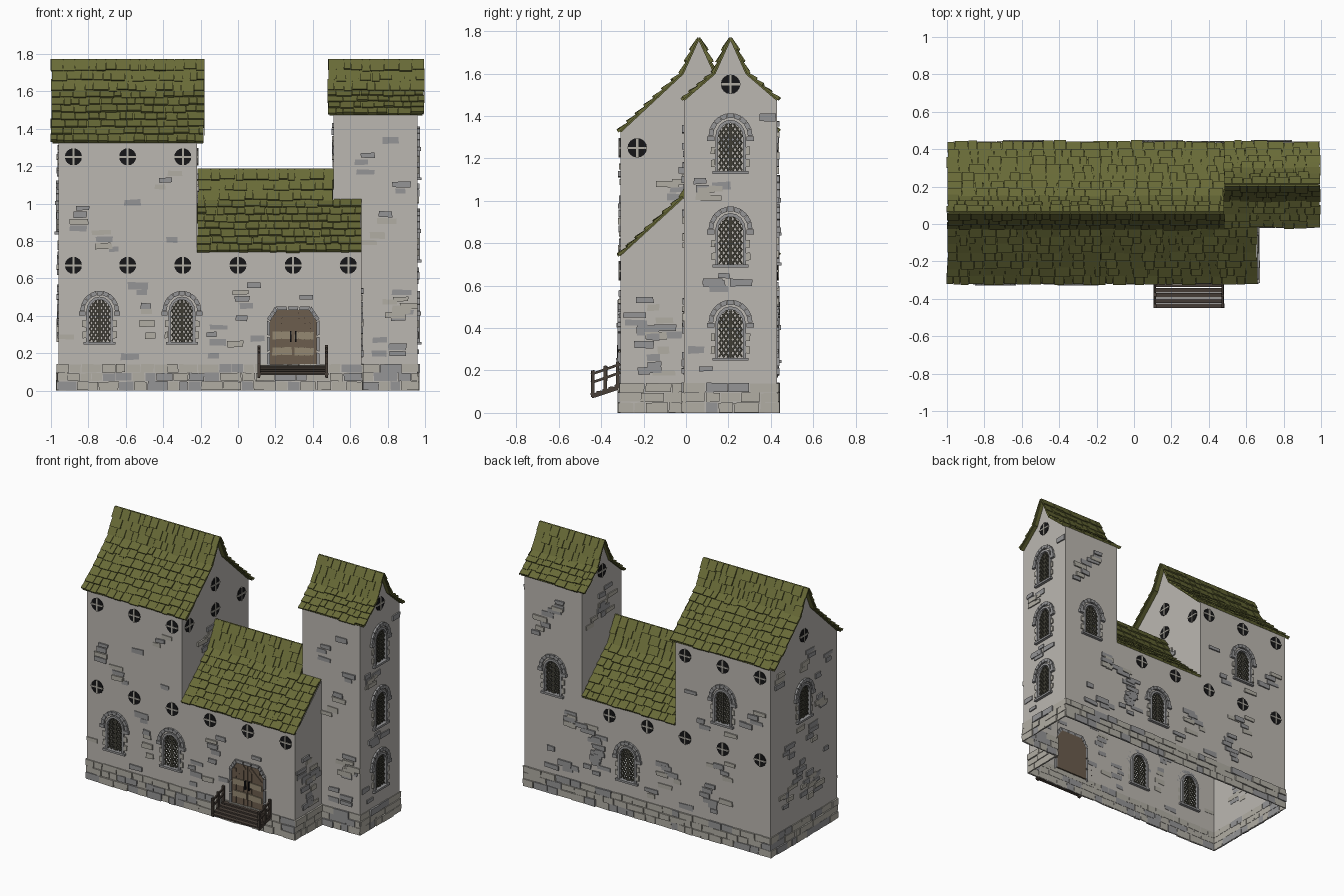
import bpy, bmesh, math, random
from mathutils import Vector

if "Cube" in bpy.data.objects:
    bpy.data.objects.remove(bpy.data.objects["Cube"])
random.seed(7)
R = random.uniform

# ---------- colours ----------
COLS = {"plaster": (.50, .475, .44), "pale_stone": (.44, .42, .37), "grey_stone": (.30, .30, .305),
        "moss_roof": (.138, .144, .038), "dark_pane": (.008, .008, .009), "lead_lattice": (.05, .048, .035),
        "door_wood": (.15, .11, .075), "pale_wood": (.30, .25, .17), "porch_wood": (.065, .05, .04)}
NAMES = list(COLS)
MATS = []
for n, c in COLS.items():
    m = bpy.data.materials.new(n)
    m.diffuse_color = (*c, 1)
    m.use_nodes = True
    m.node_tree.nodes["Principled BSDF"].inputs["Base Color"].default_value = m.diffuse_color
    MATS.append(m)
PARTS = {}

def part(name):
    return PARTS.setdefault(name, bmesh.new())

# ---------- frames: (u along wall, v up, d outwards) -> point ----------
def frame(side, c):
    return {"F": lambda u, v, d: Vector((u, c - d, v)), "B": lambda u, v, d: Vector((u, c + d, v)),
            "L": lambda u, v, d: Vector((c - d, u, v)), "R": lambda u, v, d: Vector((c + d, u, v))}[side]

def prism(name, P, pts, d0, d1, mat, jit=0):
    bm = part(name)
    pts = [(u + R(-jit, jit), v + R(-jit, jit)) for u, v in pts]
    a = [bm.verts.new(P(u, v, d0)) for u, v in pts]
    b = [bm.verts.new(P(u, v, d1)) for u, v in pts]
    n = len(pts)
    fs = [bm.faces.new(a), bm.faces.new(b[::-1])]
    fs += [bm.faces.new((a[i], b[i], b[(i + 1) % n], a[(i + 1) % n])) for i in range(n)]
    bmesh.ops.recalc_face_normals(bm, faces=fs)
    for f in fs:
        f.material_index = NAMES.index(mat)

def box(name, P, u0, u1, v0, v1, d0, d1, mat, jit=0):
    prism(name, P, [(u0, v0), (u1, v0), (u1, v1), (u0, v1)], d0, d1, mat, jit)

def bar(name, P, p, q, w, d0, d1, mat):
    p, q = Vector(p), Vector(q)
    t = (q - p).normalized() * w / 2
    s = Vector((-t.y, t.x))
    prism(name, P, [p - s, q - s, q + s, p + s], d0, d1, mat)

def arch(u, v, w, spring, n=8):
    return [(u - w, v), (u + w, v)] + [(u + w * math.cos(math.pi * i / n), spring + w * 1.15 * math.sin(math.pi * i / n))
                                       for i in range(n + 1)]

def wall(P, outline, holes):
    bm = part("walls")
    es = []
    for loop in [outline] + holes:
        vs = [bm.verts.new(P(u, v, 0)) for u, v in loop]
        es += [bm.edges.new((vs[i], vs[i - 1])) for i in range(len(vs))]
    out = P(0, 0, 1) - P(0, 0, 0)
    geo = bmesh.ops.triangle_fill(bm, use_beauty=True, edges=es, normal=out)["geom"]
    for f in geo:
        if isinstance(f, bmesh.types.BMFace):
            f.normal_update()
            if f.normal.dot(out) < 0:
                f.normal_flip()

# ---------- arched lattice window: returns the hole outline ----------
def window(P, u, s):
    w, sp, n = .058, s + .17, 8
    hole, outer = arch(u, s + .01, w, sp), arch(u, s + .01, w + .014, sp)
    for i in range(1, len(hole)):                        # frame
        j = (i + 1) % len(hole)
        prism("window_frames", P, [hole[i], outer[i], outer[j], hole[j]], -.02, .012, "grey_stone")
    box("window_frames", P, u - .085, u + .085, s - .004, s + .01, -.02, .02, "grey_stone")
    for i in range(9):                                   # hood stones
        a, b = math.pi * (i + .04) / 9, math.pi * (i + .96) / 9
        prism("window_hoods", P, [(u + r * math.cos(t), sp + .005 + r * math.sin(t) * 1.05)
              for r, t in ((.082, a), (.104, a), (.104, b), (.082, b))], 0, .014, "grey_stone")
    for k in (-1, 1):                                    # hood feet and jamb stones
        box("window_hoods", P, u + k * .093 - .017, u + k * .093 + .017, sp - .018, sp + .004, 0, .018, "grey_stone")
        for v in (.03, .09):
            box("window_hoods", P, u + k * .082 - .010, u + k * .082 + .010, s + v, s + v + .035, 0, .009, "pale_stone", .002)
    def inside(x, y):
        return abs(x) < w and s + .01 < y and (y < sp or (x / w) ** 2 + ((y - sp) / (w * 1.15)) ** 2 < 1)
    for k in (-1, 1):                                    # diagonal lattice bars
        for c in range(-9, 12):
            run = [(x, s + c * .032 + k * x * 1.5) for x in [-w + i * w / 20 for i in range(41)]]
            run = [p for p in run if inside(*p)]
            if len(run) > 2:
                bar("window_lattice", P, (u + run[0][0], run[0][1]), (u + run[-1][0], run[-1][1]), .008, -.008, -.002, "lead_lattice")
    box("window_lattice", P, u - .005, u + .005, s + .01, sp + w * 1.1, -.01, 0, "lead_lattice")
    return hole

# ---------- round window ----------
def roundel(P, u, v, r=.046):
    prism("round_windows", P, [(u + r * math.cos(i * math.pi / 8), v + r * math.sin(i * math.pi / 8)) for i in range(16)],
          0, .004, "dark_pane")
    box("round_window_bars", P, u - .005, u + .005, v - r, v + r, 0, .008, "pale_stone")
    box("round_window_bars", P, u - r, u + r, v - .005, v + .005, 0, .008, "pale_stone")

# ---------- stone courses and loose bricks ----------
def plinth(P, u0, u1):
    z = 0
    for h in (.05, .045, .047):
        u = u0 - .006
        while u < u1:
            e = min(u + R(.05, .13), u1 + .006)
            e = u1 + .006 if u1 - e < .03 else e
            box("plinth_stones", P, u + .002, e - .002, z + .002, z + h - .001, -.002, R(.004, .013),
                random.choice(["pale_stone", "pale_stone", "grey_stone"]), .0025)
            u = e
        z += h

def bricks(P, u0, u1, z0, z1, n, avoid, top=None):
    for _ in range(n):
        cu, cv = R(u0 + .07, u1 - .07), R(z0, z1)
        for k in range(random.randint(1, 4)):
            w, h = R(.025, .055), R(.012, .018)
            u = min(max(cu + R(-.06, .06), u0 + w), u1 - w)
            v = cv + (k - 1.5) * .036
            if v > z1 or v < z0 or any(abs(u - a) < w + ra and abs(v - b) < h + rb for a, b, ra, rb in avoid):
                continue
            box("wall_bricks", P, u - w, u + w, v - h, v + h, -.002, R(.004, .011),
                random.choice(["grey_stone", "grey_stone", "pale_stone"]), .003)

# ---------- whole wall: outline, windows, roundels, bricks ----------
def facade(P, outline, wins=(), rounds=(), zones=(), base=None, extra=(), avoid=()):
    wall(P, outline, [window(P, *w) for w in wins] + list(extra))
    for r in rounds:
        roundel(P, *r)
    av = [(u, s + .14, .115, .17) for u, s in wins] + [(u, v, .055, .055) for u, v in rounds] + list(avoid)
    for z in zones:
        bricks(P, *z, av)
    if base:
        plinth(P, *base)

def gable(y, hw, eave, peak, bottom):
    return [(y - hw, bottom), (y + hw, bottom), (y + hw, eave), (y + .075, peak - .165), (y, peak),
            (y - .075, peak - .165), (y - hw, eave)]

F, B, L = frame("F", -.31), frame("B", .43), frame("L", -.96)
row = [-.88, -.59, -.295, 0, .295, .59]
dx = .295
door = [(dx - .125, .13), (dx + .125, .13), (dx + .125, .37), (dx + .085, .43), (dx - .085, .43), (dx - .125, .37)]
facade(F, [(-.96, 0), (.66, 0), (.66, .74), (-.22, .74), (-.22, 1.325), (-.96, 1.325)],
       [(-.74, .25), (-.30, .25)], [(x, .67) for x in row] + [(x, 1.25) for x in row[:3]],
       [(-.96, -.22, .75, 1.18, 7), (-.96, .66, .18, .6, 22)], (-.96, .66), [door], [(dx, .28, .15, .2)])
facade(B, [(-.96, 0), (.96, 0), (.96, 1.475), (.51, 1.475), (.51, .74), (-.22, .74), (-.22, 1.325), (-.96, 1.325)],
       [(.153, .24), (-.59, .84), (.735, .70)], [(x, .67) for x in row[:5]] + [(x, 1.25) for x in row[:3]],
       [(-.96, -.22, .75, 1.18, 8), (-.96, .96, .18, .6, 28), (.51, .96, .6, 1.42, 12)], (-.96, .96))
facade(L, gable(.06, .37, 1.325, 1.765, 0), [(.06, .84)], [(.06, 1.43)], [(-.31, .43, .18, 1.3, 20)], (-.31, .43))
facade(frame("R", -.22), gable(.06, .37, 1.325, 1.765, .7), [], [(-.23, 1.25), (.06, 1.25), (.35, 1.25), (.06, 1.43)],
       [(-.31, .43, 1.0, 1.18, 4)])
facade(frame("R", .66), [(-.31, 0), (-.01, 0), (-.01, 1.015), (-.31, .74)], [], [],
       [(-.31, -.01, .18, .68, 8)], (-.31, -.01))
facade(frame("F", -.01), [(.66, 0), (.96, 0), (.96, 1.475), (.51, 1.475), (.51, .98), (.66, .98)], [], [],
       [(.66, .96, .18, .98, 7), (.51, .96, 1.05, 1.42, 4)], (.66, .96))
facade(frame("R", .96), gable(.21, .22, 1.475, 1.765, 0), [(.21, .25), (.21, .69), (.21, 1.13)], [(.21, 1.55)],
       [(-.01, .43, .18, 1.45, 26)], (-.01, .43))
facade(frame("L", .51), gable(.21, .22, 1.475, 1.765, .7), [], [(.21, 1.55)], [(-.01, .43, 1.15, 1.42, 4)])

# ---------- tiled roofs ----------
def slope(name, p, q, x0, x1, s, rows):
    p, q = Vector(p), Vector(q)
    t = (q - p).normalized()
    n = Vector((t.y * -s, t.x * s))
    ln = (q - p).length
    P = lambda a, b, c: Vector((c, p.x + t.x * a + n.x * b, p.y + t.y * a + n.y * b))
    prism(name, P, [(0, -.004), (ln, -.004), (ln, .005), (0, .005)], x0 + .008, x1 - .008, "moss_roof")
    h = ln / rows
    for i in range(rows):
        x = x0 + R(-.004, .004)
        while x < x1 - .001:
            e = x + R(.035, .085)
            e = x1 + R(-.004, .004) if x1 - e < .03 else e
            a, b = i * h + R(-.008, .006), min((i + 1.15) * h, ln + .004)
            k = R(.013, .021)
            prism(name, P, [(a, .003), (a, k), (b, .008), (b, .002)], x + .0015, e - .0015, "moss_roof")
            x = e

def roof(name, y, hw, eave, peak, x0, x1, rows, xlow=None):
    for s in (-1, 1):
        kink = (y + s * .075, peak - .165)
        low = xlow if xlow and s < 0 else x1
        slope(name, (y + s * hw, eave), kink, x0, low, -s, rows)
        slope(name, kink, (y, peak), x0, x1, -s, 3)

# slope() takes s=+1 for the front side so that the normal faces up and out
roof("left_roof", .06, .37, 1.325, 1.765, -1.0, -.18, 7)
roof("hall_roof", .06, .37, .74, 1.18, -.22, .51, 7, .66)
roof("tower_roof", .21, .22, 1.475, 1.765, .48, .995, 4)

# ---------- double door ----------
prism("door", F, door, -.014, -.004, "door_wood")
for k in range(8):
    u = dx - .122 + k * .0305
    top = .43 if 1 <= k <= 6 else .385
    box("door_planks", F, u + .001, u + .0295, .132, top, -.004, R(0, .004), "door_wood")
for v in (.19, .275):
    for k in (-1, 1):
        box("door_boards", F, dx + k * .06 - .052, dx + k * .06 + .052, v, v + .04, 0, .008, "pale_wood", .003)
for k in (-1, 1):
    bar("door_boards", F, (dx + k * .11, .33), (dx + k * .02, .41), .022, 0, .008, "door_wood")
    box("door_handles", F, dx + k * .014 - .004, dx + k * .014 + .004, .26, .32, 0, .016, "dark_pane")
for i in range(1, 6):                                    # stone surround
    a, b = [Vector(door[j % 6]) for j in (i, i + 1)]
    c = Vector((dx, .27))
    for k in range(3):
        m, n = a.lerp(b, k / 3 + .02), a.lerp(b, (k + 1) / 3 - .02)
        prism("door_surround", F, [m, n, c + (n - c) * 1.13, c + (m - c) * 1.13], -.014, .012, "grey_stone")

# ---------- porch ----------
S = frame("R", 0)
step = lambda y: .135 - (-.31 - y) * .35
for k in range(5):
    y = -.438 + k * .028
    prism("porch_planks", S, [(y - .012, step(y) - .007), (y + .012, step(y) - .005), (y + .012, step(y) + .005),
                              (y - .012, step(y) + .003)], .11 + R(-.008, .004), .475 + R(-.004, .008), "porch_wood")
for x in (.105, .467):
    bar("porch_beams", S, (-.445, .078), (-.31, .122), .02, x, x + .013, "porch_wood")
    for y in (-.44, -.38, -.322):
        box("porch_posts", S, y - .008, y + .008, step(y) - .015, step(y) + .112, x - .002, x + .015, "porch_wood", .002)
    for h in (.055, .095):
        bar("porch_rails", S, (-.448, step(-.448) + h), (-.31, step(-.31) + h), .012, x + .002, x + .011, "porch_wood")

# ---------- make objects ----------
for name, bm in PARTS.items():
    me = bpy.data.meshes.new(name)
    bm.to_mesh(me)
    bm.free()
    for m in MATS:
        me.materials.append(m)
    bpy.context.collection.objects.link(bpy.data.objects.new(name, me))
